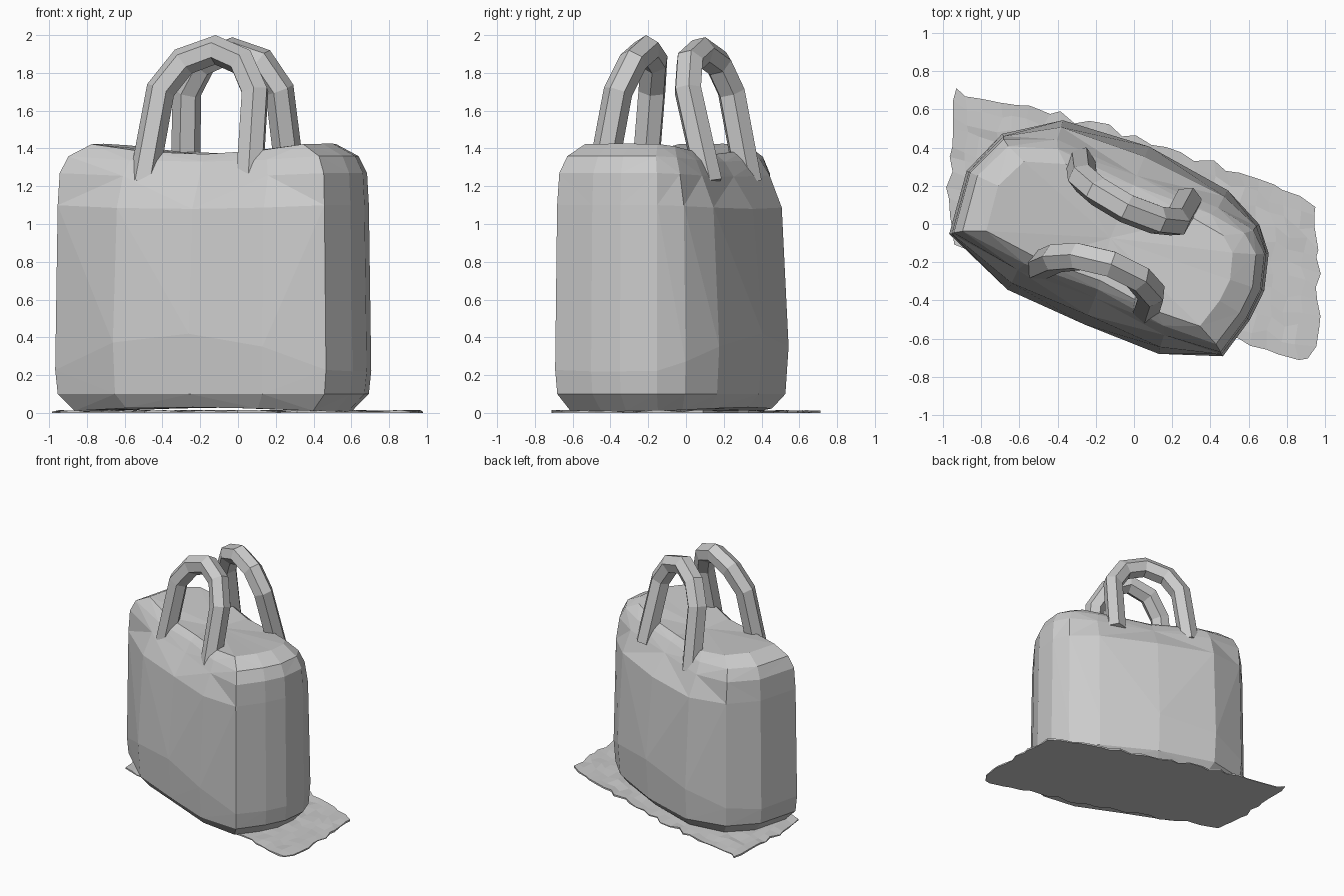
import bpy, bmesh, math, random
from mathutils import Vector

if "Cube" in bpy.data.objects:
    bpy.data.objects.remove(bpy.data.objects["Cube"])

random.seed(4)
ANGLE = math.radians(-23)
CENTRE = Vector((-0.124, -0.073))


def finish(bm, name):
    bmesh.ops.recalc_face_normals(bm, faces=bm.faces)
    mesh = bpy.data.meshes.new(name)
    bm.to_mesh(mesh)
    bm.free()
    obj = bpy.data.objects.new(name, mesh)
    bpy.context.collection.objects.link(obj)
    return obj


def place(u, v, z):
    # bag axes (u along, v across) to world
    c, s = math.cos(ANGLE), math.sin(ANGLE)
    return (CENTRE.x + u * c - v * s, CENTRE.y + u * s + v * c, z)


# Bag body: lofted rings whose long sides lean in towards the top
outline = [(.785, -.34), (.84, -.11), (.85, .06), (.795, .25), (.69, .37),
           (.47, .47), (0, .52), (-.47, .47), (-.735, .28), (-.83, .03),
           (-.785, -.31), (-.39, -.46), (.05, -.47), (.47, -.46)]
# length scale, end width scale, middle width scale, end height, middle height
rings = [(.88, .86, .84, .01, .03), (.985, .98, .96, .10, .10),
         (1.0, 1.0, 1.0, .22, .42),
         (.985, .985, .89, 1.10, 1.08), (.975, .965, .68, 1.27, 1.25),
         (.925, .88, .58, 1.36, 1.33), (.78, .72, .48, 1.425, 1.37)]
bm = bmesh.new()
loops = []
for su, end, mid, z_end, z_mid in rings:
    loop = []
    for u, v in outline:
        t = min(1, (abs(u) / .80) ** 2)
        sv = mid + (end - mid) * t
        loop.append(bm.verts.new(place(u * su, v * sv, z_mid + (z_end - z_mid) * t)))
    loops.append(loop)
n = len(outline)
for a, b in zip(loops, loops[1:]):
    for i in range(n):
        j = (i + 1) % n
        bm.faces.new((a[i], a[j], b[j], b[i]))
for loop, z in ((loops[0], .03), (loops[-1], 1.36)):
    hub = bm.verts.new(place(0, 0, z))
    for i in range(n):
        bm.faces.new((loop[i], loop[(i + 1) % n], hub))
bmesh.ops.triangulate(bm, faces=bm.faces[:])
finish(bm, "bag_body")


# Handles: six-sided tubes along arched paths
def handle(name, points):
    curve = bpy.data.curves.new(name, 'CURVE')
    curve.dimensions = '3D'
    curve.bevel_depth = .078
    curve.bevel_resolution = 1
    curve.use_fill_caps = True
    spline = curve.splines.new('POLY')
    spline.points.add(len(points) - 1)
    for p, co in zip(spline.points, points):
        p.co = (*co, 1)
    spline.use_smooth = False
    obj = bpy.data.objects.new(name, curve)
    bpy.context.collection.objects.link(obj)
    bpy.ops.object.select_all(action='DESELECT')
    obj.select_set(True)
    bpy.context.view_layer.objects.active = obj
    bpy.ops.object.convert(target='MESH')


handle("front_handle", [(-.50, -.22, 1.22), (-.41, -.18, 1.71), (-.29, -.17, 1.86),
                        (-.12, -.21, 1.922), (.02, -.28, 1.86), (.09, -.36, 1.70),
                        (.06, -.45, 1.22)])
handle("back_handle", [(-.28, .33, 1.22), (-.27, .24, 1.70), (-.19, .17, 1.85),
                       (-.04, .08, 1.915), (.12, .02, 1.86), (.22, .01, 1.71),
                       (.28, .12, 1.22)])

# Ragged ground sheet: warped bowed grid, crumpled on top and flat underneath
corners = [Vector(c) for c in ((-.93, -.09), (.93, -.71), (.94, .11), (-.945, .70))]
bow = (Vector((.02, .05)), Vector((.035, 0)))
bm = bmesh.new()
bmesh.ops.create_grid(bm, x_segments=24, y_segments=11, size=.5)
for v in bm.verts:
    s, t = v.co.x + .5, v.co.y + .5
    p = corners[0].lerp(corners[1], s).lerp(corners[3].lerp(corners[2], s), t)
    p += bow[0] * (2 * t - 1) * 4 * s * (1 - s) + bow[1] * (2 * s - 1) * 4 * t * (1 - t)
    v.co = (p.x + random.uniform(-.022, .022), p.y + random.uniform(-.022, .022), 0)
top = bmesh.ops.extrude_face_region(bm, geom=bm.faces[:], use_keep_orig=True)
for g in top["geom"]:
    if isinstance(g, bmesh.types.BMVert):
        g.co.z = random.uniform(.004, .016)
finish(bm, "ground_sheet")
